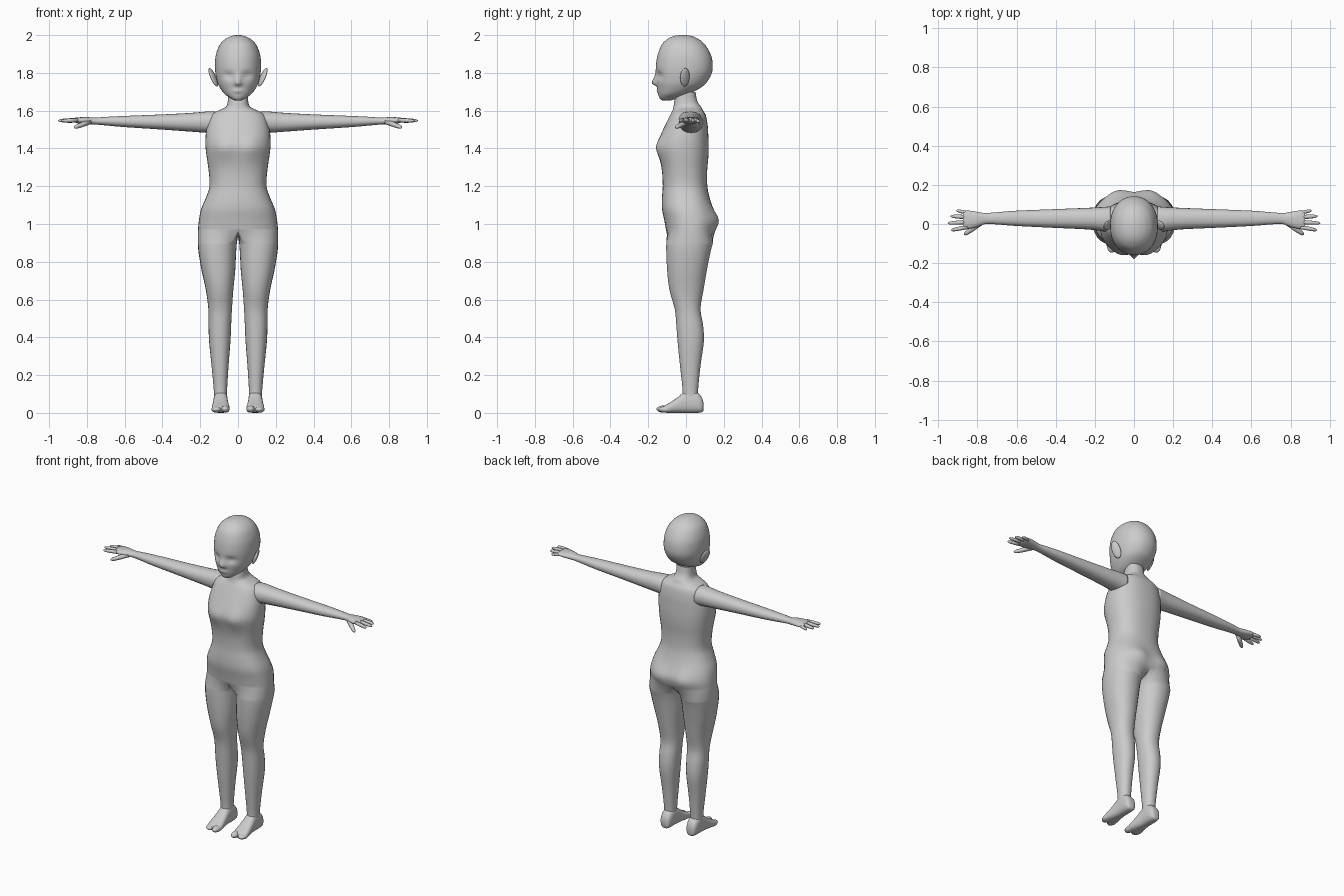
import bpy, bmesh
from math import cos, sin, pi, radians, exp, copysign
from mathutils import Vector, Matrix

if "Cube" in bpy.data.objects:
    bpy.data.objects.remove(bpy.data.objects["Cube"])


def smooth_rows(keys, steps):
    """Catmull-Rom interpolation of key rows."""
    out = []
    for i in range(len(keys) - 1):
        a, b, c, d = (keys[max(0, min(len(keys) - 1, i + k))] for k in (-1, 0, 1, 2))
        for s in range(steps):
            t = s / steps
            out.append([q + .5 * t * (r - p + t * (2*p - 5*q + 4*r - w + t * (3*(q - r) + w - p)))
                        for p, q, r, w in zip(a, b, c, d)])
    return out + [list(keys[-1])]


def power(v, n):
    return copysign(abs(v) ** (2 / n), v)


def bell(d, width):
    return exp(-(d / width) ** 2)


def oval(a0, a1, b0, b1, count, n=2.2):
    """Closed rounded outline inside the box a0..a1, b0..b1."""
    ang = [2 * pi * i / count for i in range(count)]
    return [((a0 + a1) / 2 + (a1 - a0) / 2 * power(cos(t), n),
             (b0 + b1) / 2 + (b1 - b0) / 2 * power(sin(t), n)) for t in ang]


def finish(name, bm, mirror):
    bmesh.ops.recalc_face_normals(bm, faces=bm.faces)
    me = bpy.data.meshes.new(name)
    bm.to_mesh(me)
    bm.free()
    me.shade_smooth()
    ob = bpy.data.objects.new(name, me)
    bpy.context.collection.objects.link(ob)
    if mirror:
        mod = ob.modifiers.new("mirror", 'MIRROR')
        mod.merge_threshold = 0.0005
    return ob


def bridge(bm, a, b, closed=True):
    n = len(a)
    for i in range(n if closed else n - 1):
        j = (i + 1) % n
        bm.faces.new((a[i], a[j], b[j], b[i]))


def loft(name, rings, mirror=True):
    bm = bmesh.new()
    rows = [[bm.verts.new(p) for p in r] for r in rings]
    for a, b in zip(rows, rows[1:]):
        bridge(bm, a, b)
    bm.faces.new(rows[0])
    bm.faces.new(rows[-1])
    return finish(name, bm, mirror)


def ellipsoid(name, centre, radii, rot=None, mirror=True):
    bm = bmesh.new()
    mat = Matrix.Translation(centre) @ (rot or Matrix()) @ Matrix.Diagonal((*radii, 1))
    bmesh.ops.create_uvsphere(bm, u_segments=20, v_segments=12, radius=1, matrix=mat)
    return finish(name, bm, mirror)


# Body: half torso rings running down into a closed leg, then mirrored
torso = [(1.70, .052, -.05, .05), (1.65, .054, -.062, .06), (1.62, .065, -.066, .08),
         (1.60, .105, -.072, .09), (1.575, .145, -.085, .105), (1.52, .163, -.112, .115),
         (1.47, .171, -.133, .118), (1.41, .172, -.148, .12), (1.35, .165, -.14, .118),
         (1.28, .155, -.127, .112), (1.20, .151, -.123, .113), (1.14, .17, -.127, .125),
         (1.08, .195, -.127, .143), (1.02, .207, -.115, .16), (.965, .212, -.105, .152)]
leg = [(.90, .006, .213, -.105, .143), (.85, .01, .209, -.105, .13), (.75, .015, .192, -.10, .11),
       (.65, .025, .17, -.088, .093), (.55, .032, .157, -.06, .077), (.47, .036, .156, -.052, .09),
       (.38, .04, .153, -.045, .095), (.25, .05, .14, -.032, .077), (.12, .058, .128, -.018, .064),
       (.07, .058, .128, -.02, .064)]
HALF, INNER = 20, 8


def body_point(x, y, z):
    # bust and buttock fullness on either side of the midline
    if y < -.03:
        y -= .017 * bell(x - .07, .055) * bell(z - 1.405, .055)
    if y > .05:
        y += .02 * bell(x - .085, .06) * bell(z - 1.02, .06)
    return (x, y, z)


bm = bmesh.new()
rows = []
for z, hw, yf, yb in smooth_rows(torso, 3):
    row = []
    for i in range(HALF + 1):
        t = -pi / 2 + pi * i / HALF
        x = 0 if i in (0, HALF) else hw * power(cos(t), 2.35)
        y = (yf + yb) / 2 + (yb - yf) / 2 * power(sin(t), 2.35)
        row.append(bm.verts.new(body_point(x, y, z)))
    rows.append(row)
for a, b in zip(rows, rows[1:]):
    bridge(bm, a, b, False)
front, back = rows[-1][0].co, rows[-1][-1].co
crotch = []
for k in range(1, INNER):
    p = back.lerp(front, k / INNER)
    crotch.append(bm.verts.new((0, p.y, p.z - .03 * sin(pi * k / INNER))))
prev = rows[-1] + crotch
SPAN = radians(140)
angles = [-SPAN + 2 * SPAN * i / HALF for i in range(HALF + 1)]
angles += [SPAN + 2 * (pi - SPAN) * k / INNER for k in range(1, INNER)]
for z, x0, x1, yf, yb in smooth_rows(leg, 3):
    row = [bm.verts.new(body_point((x0 + x1) / 2 + (x1 - x0) / 2 * power(cos(t), 2.2),
                                   (yf + yb) / 2 + (yb - yf) / 2 * power(sin(t), 2.2), z))
           for t in angles]
    bridge(bm, prev, row)
    prev = row
bm.faces.new(prev)
finish("torso_and_legs", bm, True)

# Feet with a separated big toe
foot = [(.092, .018, .012, .055), (.082, .031, .003, .085), (.05, .037, 0, .115),
        (.0, .037, 0, .115), (-.05, .042, 0, .078), (-.09, .047, 0, .052),
        (-.115, .045, .002, .038), (-.128, .03, .006, .028)]
loft("foot", [[(x, y, z) for x, z in oval(.092 - w, .092 + w, z0, z1, 24, 2.6)]
              for y, w, z0, z1 in smooth_rows(foot, 3)])
ellipsoid("big_toe", (.067, -.115, .02), (.023, .042, .019))
ellipsoid("small_toes", (.113, -.105, .018), (.027, .042, .017))

# Arms running into flat palms
arm = [(.12, 1.478, 1.596, -.045, .09), (.17, 1.483, 1.595, -.035, .086),
       (.25, 1.489, 1.588, -.027, .082), (.40, 1.50, 1.58, -.02, .076),
       (.60, 1.513, 1.572, -.01, .068), (.70, 1.522, 1.567, -.002, .06),
       (.76, 1.527, 1.563, 0, .056), (.80, 1.528, 1.566, -.015, .062),
       (.84, 1.532, 1.565, -.024, .068), (.865, 1.537, 1.562, -.024, .067),
       (.875, 1.543, 1.557, -.018, .06)]
loft("arm", [[(x, y, z) for y, z in oval(yf, yb, z0, z1, 24)]
             for x, z0, z1, yf, yb in smooth_rows(arm, 3)])

# Fingers and thumbs
fingers = {"index_finger": ((.85, -.015, 1.55), (.935, -.032, 1.546), .011),
           "middle_finger": ((.85, .01, 1.551), (.952, .004, 1.547), .011),
           "ring_finger": ((.85, .035, 1.551), (.938, .04, 1.545), .011),
           "little_finger": ((.85, .056, 1.549), (.908, .07, 1.541), .0095),
           "thumb": ((.785, .005, 1.541), (.868, -.055, 1.51), .014)}
for name, (a, b, r) in fingers.items():
    a, b = Vector(a), Vector(b)
    d = (b - a).normalized()
    side = d.cross(Vector((0, 0, 1))).normalized()
    up = side.cross(d)
    loft(name, [[a.lerp(b, t) + r * s * (side * u + up * v) for u, v in oval(-1, 1, -1, 1, 12, 2)]
                for t, s in ((0, 1), (.5, .95), (.8, .8), (.93, .6), (1, .2))])

# Head with eye sockets, nose and lips
head = [(2.0, .012, -.035, .0), (1.995, .035, -.065, .03), (1.98, .066, -.097, .065),
        (1.95, .096, -.128, .1), (1.90, .116, -.149, .13), (1.85, .122, -.158, .141),
        (1.80, .12, -.16, .137), (1.75, .109, -.157, .11), (1.72, .095, -.152, .075),
        (1.69, .073, -.147, .02), (1.67, .047, -.142, -.035), (1.657, .026, -.132, -.07),
        (1.653, .008, -.115, -.09)]


def face_point(x, y, z):
    if y < -.05:
        dz = z - 1.745
        y -= .024 * bell(x, .015) * bell(dz, .035 if dz > 0 else .012)
        y -= .006 * bell(x, .025) * bell(z - 1.703, .01)
        y += .014 * bell(abs(x) - .05, .03) * bell(z - 1.787, .02)
    return (x, y, z)


loft("head", [[face_point(x, y, z) for x, y in oval(-hw, hw, yf, yb, 64, 2.15)]
              for z, hw, yf, yb in smooth_rows(head, 5)], mirror=False)

# Ears leaning outwards
ellipsoid("ear", (.131, -.006, 1.777), (.011, .027, .053),
          Matrix.Rotation(radians(24), 4, 'Y') @ Matrix.Rotation(radians(25), 4, 'Z'))
